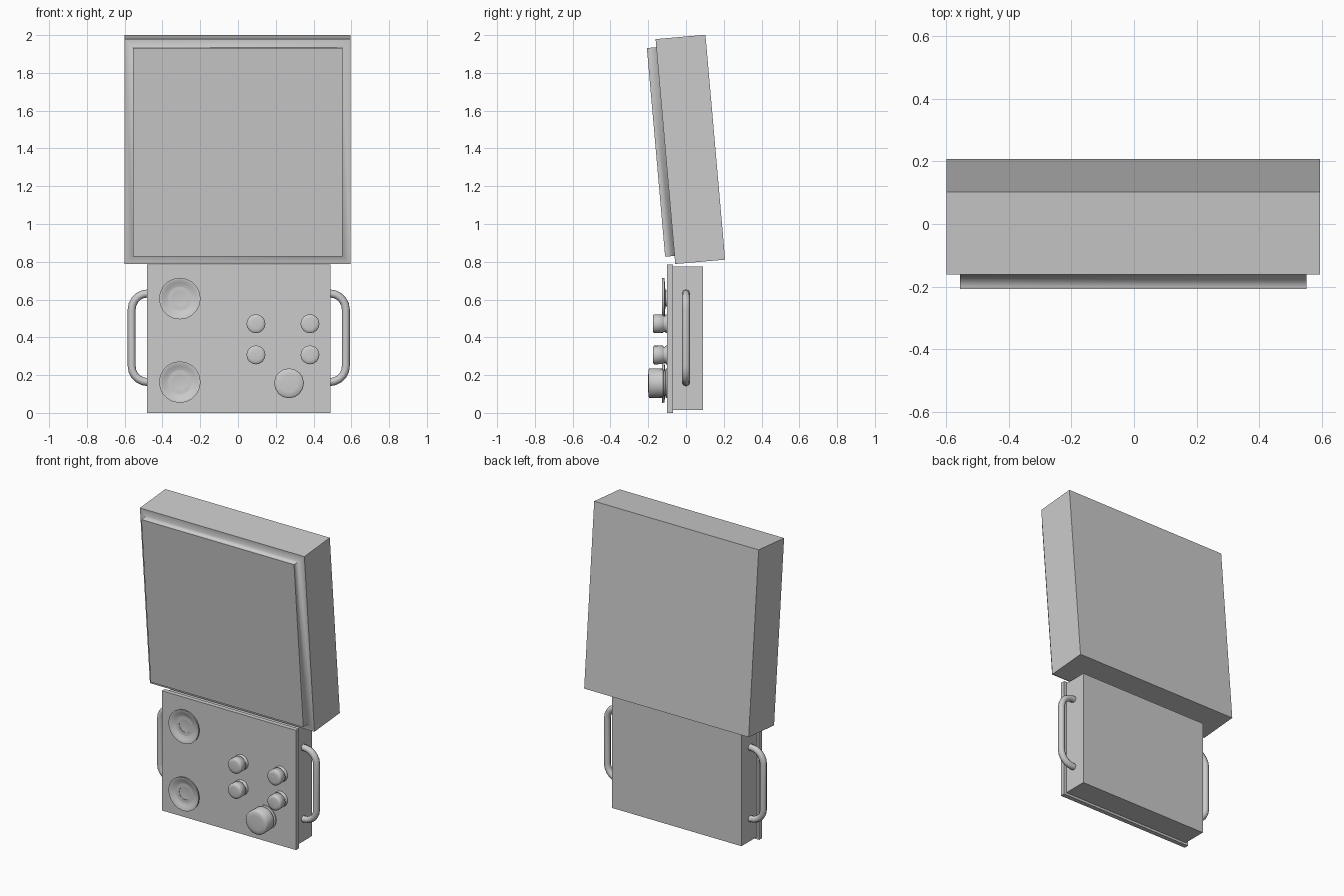
import bpy, bmesh, math
from mathutils import Matrix, Vector

if "Cube" in bpy.data.objects:
    bpy.data.objects.remove(bpy.data.objects["Cube"])


def finish(name, bm):
    mesh = bpy.data.meshes.new(name)
    bmesh.ops.recalc_face_normals(bm, faces=bm.faces[:])
    bm.to_mesh(mesh)
    bm.free()
    ob = bpy.data.objects.new(name, mesh)
    bpy.context.collection.objects.link(ob)
    return ob


def smooth(ob, degrees):
    bpy.ops.object.select_all(action='DESELECT')
    ob.select_set(True)
    bpy.context.view_layer.objects.active = ob
    bpy.ops.object.shade_smooth_by_angle(angle=math.radians(degrees))


def box_bm(size):
    bm = bmesh.new()
    bmesh.ops.create_cube(bm, size=1)
    bmesh.ops.scale(bm, vec=size, verts=bm.verts[:])
    return bm


def box(name, x, y, z):
    ob = finish(name, box_bm((x[1] - x[0], y[1] - y[0], z[1] - z[0])))
    ob.location = [(a + b) / 2 for a, b in (x, y, z)]
    return ob


def lathe(name, profile, x, z, steps=16):
    """Turn (radius, y) points around an axis parallel to y."""
    bm = bmesh.new()
    verts = [bm.verts.new((r, y, 0)) for r, y in profile]
    edges = [bm.edges.new(p) for p in zip(verts, verts[1:])]
    bmesh.ops.spin(bm, geom=verts + edges, cent=(0, 0, 0), axis=(0, 1, 0),
                   angle=math.tau, steps=steps, use_duplicate=False)
    bmesh.ops.remove_doubles(bm, verts=bm.verts[:], dist=1e-5)
    ob = finish(name, bm)
    ob.location = (x, 0, z)
    smooth(ob, 60)


# tilted screen housing with a raised front panel
bm = box_bm((1.195, 0.265, 1.195))
bm.normal_update()
front = min(bm.faces, key=lambda f: f.normal.y)
rim = bmesh.ops.inset_region(bm, faces=[front], thickness=0.043, use_even_offset=True)['faces']
rim = set(rim)
ext = bmesh.ops.extrude_face_region(bm, geom=[front])
bmesh.ops.translate(bm, vec=(0, -0.05, 0),
                    verts=[v for v in ext['geom'] if isinstance(v, bmesh.types.BMVert)])
if front.is_valid and all(abs(v.co.y + 0.1325) < 1e-4 for v in front.verts):
    bmesh.ops.delete(bm, geom=[front], context='FACES_ONLY')
# soft shading only in the step around the panel
for f in bm.faces:
    f.smooth = True
for e in bm.edges:
    inner = all(abs(v.co.x) < 0.57 and abs(v.co.y + 0.1325) < 1e-4 for v in e.verts)
    e.smooth = inner or all(f in rim for f in e.link_faces)
screen = finish("screen_housing", bm)
screen.location = (-0.0025, 0.023, 1.395)
screen.rotation_euler.x = math.radians(5)

# lower control box and its front plate
CX = 0.004
box("control_box", (CX - 0.47, CX + 0.47), (-0.07, 0.09), (0.015, 0.775))
box("control_plate", (CX - 0.487, CX + 0.487), (-0.10, -0.07), (0, 0.786))

# shallow dishes on stems
for i, z in enumerate((0.605, 0.163)):
    lathe(f"dish_{i + 1}", [(0, -0.106), (0.05, -0.109), (0.085, -0.116), (0.1, -0.126),
                            (0.11, -0.126), (0.108, -0.113), (0.042, -0.111),
                            (0.042, -0.099), (0, -0.099)], -0.308, z, 20)


def knob(name, r, front_y, x, z):
    lathe(name, [(0, front_y), (r * 0.6, front_y + 0.001), (r * 0.92, front_y + 0.003),
                 (r, front_y + 0.008), (r * 0.98, -0.122), (r * 0.86, -0.118),
                 (r * 0.86, -0.11), (r, -0.106), (r, -0.099), (0, -0.099)], x, z)


# four small knobs and one large knob
for i, x in enumerate((0.095, 0.381)):
    for j, z in enumerate((0.472, 0.307)):
        knob(f"small_knob_{i * 2 + j + 1}", 0.05, -0.176, x, z)
knob("large_knob", 0.079, -0.201, 0.27, 0.157)


# side handles: rounded bracket swept with a round section
def handle(name, side):
    r, out, low, high, inside = 0.085, 0.567, 0.163, 0.632, 0.46
    path = [(inside, low)]
    for cz, start in ((low + r, -90), (high - r, 0)):
        for k in range(6):
            a = math.radians(start + 18 * k)
            path.append((out - r + r * math.cos(a), cz + r * math.sin(a)))
    path.append((inside, high))
    curve = bpy.data.curves.new(name, 'CURVE')
    curve.dimensions = '3D'
    curve.bevel_depth = 0.021
    curve.bevel_resolution = 2
    curve.use_fill_caps = True
    spline = curve.splines.new('POLY')
    spline.points.add(len(path) - 1)
    for p, (x, z) in zip(spline.points, path):
        p.co = (CX + side * x, 0, z, 1)
    ob = bpy.data.objects.new(name, curve)
    bpy.context.collection.objects.link(ob)


handle("left_handle", -1)
handle("right_handle", 1)
